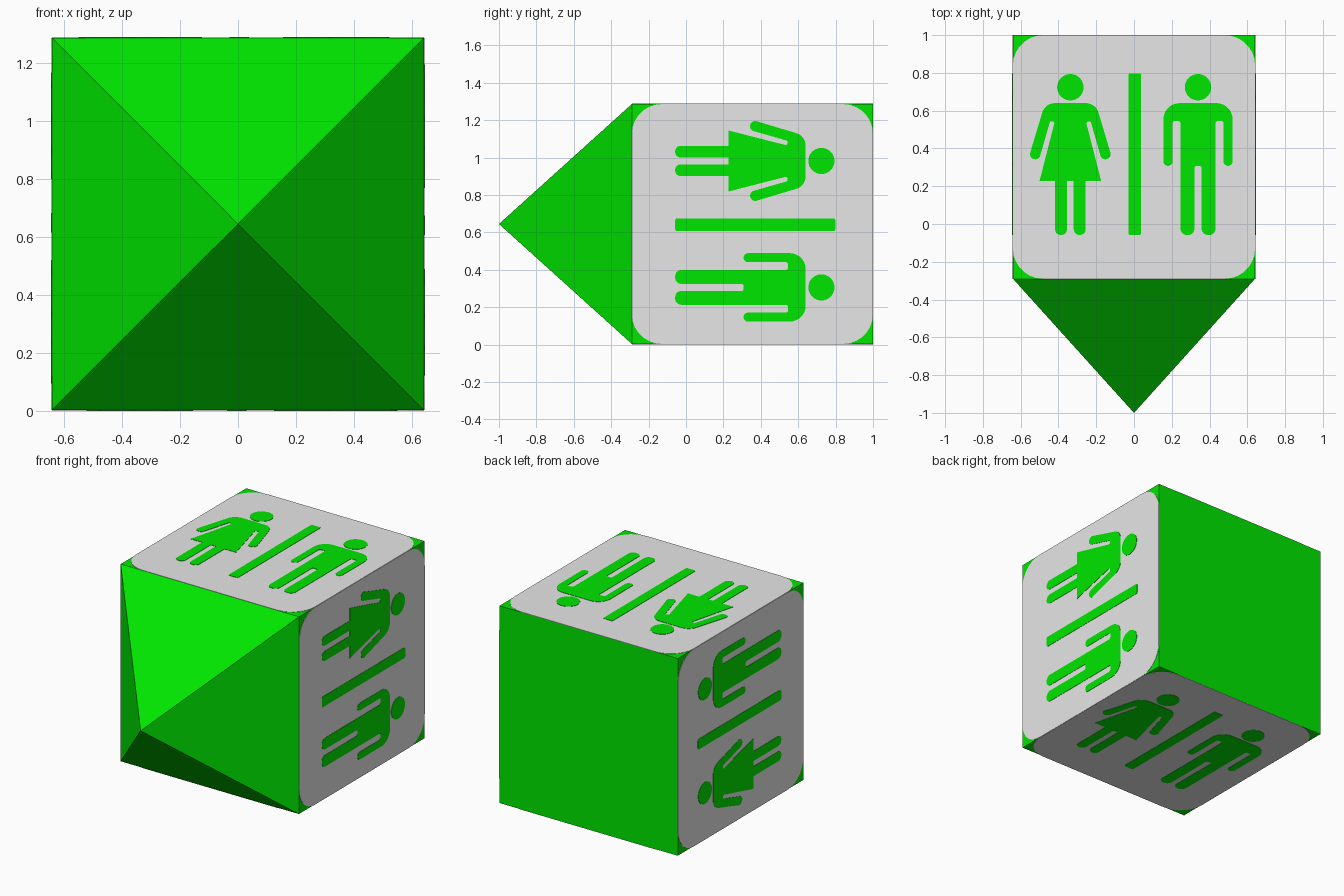
import bpy, bmesh, math
from mathutils import Vector, Matrix

if "Cube" in bpy.data.objects:
    bpy.data.objects.remove(bpy.data.objects["Cube"])

HALF = 0.641            # half width of the box
MID = 0.645             # height of the central axis
FRONT, BACK = -0.29, 1.0


def material(name, rgb):
    m = bpy.data.materials.new(name)
    m.diffuse_color = (*rgb, 1)
    m.use_nodes = True
    m.node_tree.nodes["Principled BSDF"].inputs["Base Color"].default_value = m.diffuse_color
    return m


green = material("green", (0.0, 0.82, 0.0))
grey = material("light grey", (0.8, 0.8, 0.8))


def make_object(name, bm, mat):
    bmesh.ops.recalc_face_normals(bm, faces=bm.faces)
    mesh = bpy.data.meshes.new(name)
    bm.to_mesh(mesh)
    bm.free()
    mesh.materials.append(mat)
    obj = bpy.data.objects.new(name, mesh)
    bpy.context.collection.objects.link(obj)
    return obj


def rounded(corners, steps=7):
    """Outline from (x, y, radius) corners, with arcs at the rounded ones."""
    out = []
    n = len(corners)
    for i, (x, y, r) in enumerate(corners):
        p = Vector((x, y, 0))
        if r == 0:
            out.append(p)
            continue
        a = (Vector((*corners[i - 1][:2], 0)) - p).normalized()
        b = (Vector((*corners[(i + 1) % n][:2], 0)) - p).normalized()
        half = a.angle(b) / 2
        centre = p + (a + b).normalized() * r / math.sin(half)
        t = r / math.tan(half)
        start = (p + a * t - centre).normalized()
        end = (p + b * t - centre).normalized()
        out += [centre + start.slerp(end, k / steps) * r for k in range(steps + 1)]
    return out


def mirrored(half):
    return half + [(-x, y, r) for x, y, r in reversed(half)]


def disc(x, y, r, n=32):
    return [Vector((x + r * math.cos(math.tau * k / n),
                    y + r * math.sin(math.tau * k / n), 0)) for k in range(n)]


def shifted(points, dx):
    return [p + Vector((dx, 0, 0)) for p in points]


def plate(name, outline, low, high, turn, mat):
    """Thin plate on one side of the box, turned about the long axis."""
    bm = bmesh.new()
    face = bm.faces.new([bm.verts.new((p.x, p.y, low)) for p in outline])
    ext = bmesh.ops.extrude_face_region(bm, geom=[face])["geom"]
    top = [g for g in ext if isinstance(g, bmesh.types.BMVert)]
    bmesh.ops.translate(bm, verts=top, vec=(0, 0, high - low))
    bm.transform(Matrix.Translation((0, 0, MID)) @ Matrix.Rotation(turn, 4, 'Y'))
    make_object(name, bm, mat)


# Box with a pyramid on the front
bm = bmesh.new()
bmesh.ops.create_cube(bm, size=1)
bm.transform(Matrix.Translation((0, (FRONT + BACK) / 2, MID))
             @ Matrix.Diagonal((2 * HALF, BACK - FRONT, 2 * HALF, 1)))
front = min(bm.faces, key=lambda f: f.calc_center_median().y)
apex = bmesh.ops.poke(bm, faces=[front])["verts"][0]
apex.co = (0, -1, MID)
make_object("pointed_box", bm, green)

# Sign outlines
panel = rounded([(-HALF, FRONT, .16), (HALF, FRONT, .16),
                 (HALF, BACK, .16), (-HALF, BACK, .16)])
bar = rounded([(-.03, -.058, .01), (.038, -.058, .01),
               (.038, .798, .01), (-.03, .798, .01)], 3)
woman = rounded(mirrored([
    (.134, .64, .07), (.22, .352, .026), (.167, .336, .026), (.107, .545, .009),
    (.083, .54, .009), (.163, .228, 0), (.081, .228, 0), (.081, -.058, .03),
    (.018, -.058, .03), (.018, .228, 0)]))
man = rounded(mirrored([
    (.183, .64, .085), (.183, .308, .023), (.135, .308, .023), (.135, .545, .012),
    (.093, .545, .012), (.093, -.058, .033), (.019, -.058, .033),
    (.019, .308, .012)]))

# Same sign on the top, right, bottom and left sides
for i, side in enumerate(("top", "right", "bottom", "left")):
    turn = i * math.pi / 2
    plate(side + "_panel", panel, HALF - .001, HALF + .002, turn, grey)
    for name, outline in (("bar", bar),
                          ("woman_figure", shifted(woman, -.337)),
                          ("woman_head", disc(-.337, .724, .07)),
                          ("man_figure", shifted(man, .339)),
                          ("man_head", disc(.339, .724, .07))):
        plate(f"{side}_{name}", outline, HALF + .001, HALF + .004, turn, green)
